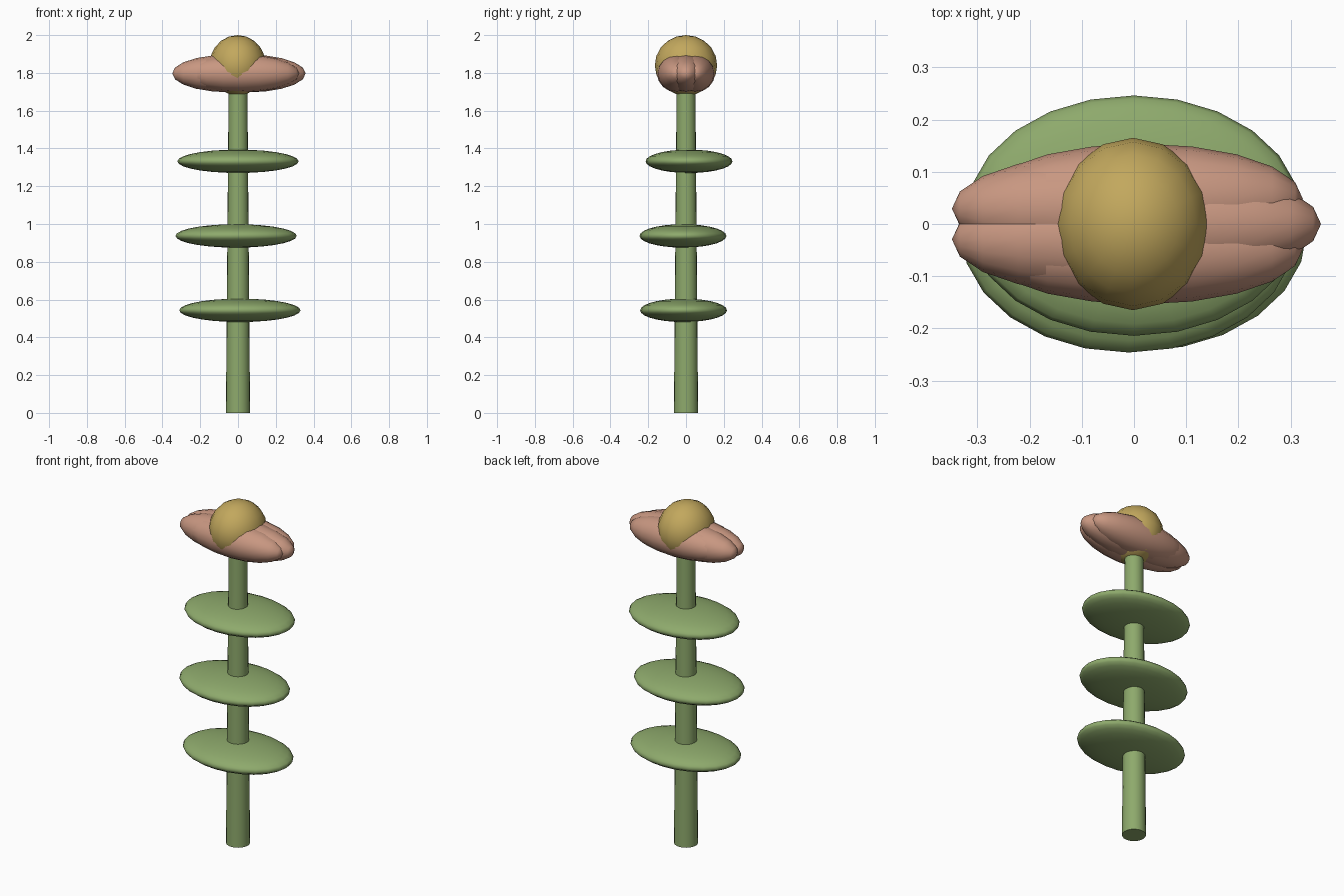
import bpy, math

if "Cube" in bpy.data.objects:
    bpy.data.objects.remove(bpy.data.objects["Cube"])


def material(name, rgb):
    m = bpy.data.materials.new(name)
    m.diffuse_color = (*rgb, 1)
    m.use_nodes = True
    m.node_tree.nodes["Principled BSDF"].inputs["Base Color"].default_value = m.diffuse_color
    return m


GREEN = material("leaf_green", (0.27, 0.40, 0.15))
PINK = material("petal_pink", (0.58, 0.31, 0.22))
GOLD = material("centre_gold", (0.54, 0.39, 0.11))


def finish(name, mat, angle=50):
    ob = bpy.context.object
    ob.name = name
    ob.data.materials.append(mat)
    bpy.ops.object.transform_apply(location=False)
    bpy.ops.object.shade_smooth_by_angle(angle=math.radians(angle))
    return ob


def ellipsoid(name, mat, loc, radii, segs=20, rings=12, rot=(0, 0, 0)):
    # radii are given in the sphere's own axes, before rotation
    bpy.ops.mesh.primitive_uv_sphere_add(segments=segs, ring_count=rings, radius=1,
                                         location=loc, rotation=rot)
    bpy.context.object.scale = radii
    return finish(name, mat, 80)


# Tapered stem
bpy.ops.mesh.primitive_cone_add(vertices=20, radius1=0.064, radius2=0.049,
                                depth=1.8, location=(0, 0, 0.9))
finish("stem", GREEN)

# Three flat leaves, each nudged to a different side of the stem
for i, (x, y, z) in enumerate([(0.01, -0.013, 0.543), (-0.01, -0.016, 0.937), (0, 0.016, 1.332)]):
    ellipsoid(f"leaf_{i + 1}", GREEN, (x, y, z), (0.321, 0.23, 0.062), 24, 14)

# Five long petals overlapping in a small ring, pointed along x
for i in range(5):
    a = math.tau * i / 5
    ellipsoid(f"petal_{i + 1}", PINK, (0.05 * math.cos(a), 0.05 * math.sin(a), 1.797),
              (0.1, 0.106, 0.308), 16, 10, (0, math.pi / 2, 0))

# Flower centre
ellipsoid("flower_centre", GOLD, (-0.002, 0, 1.84), (0.15, 0.165, 0.16), 16, 10)
